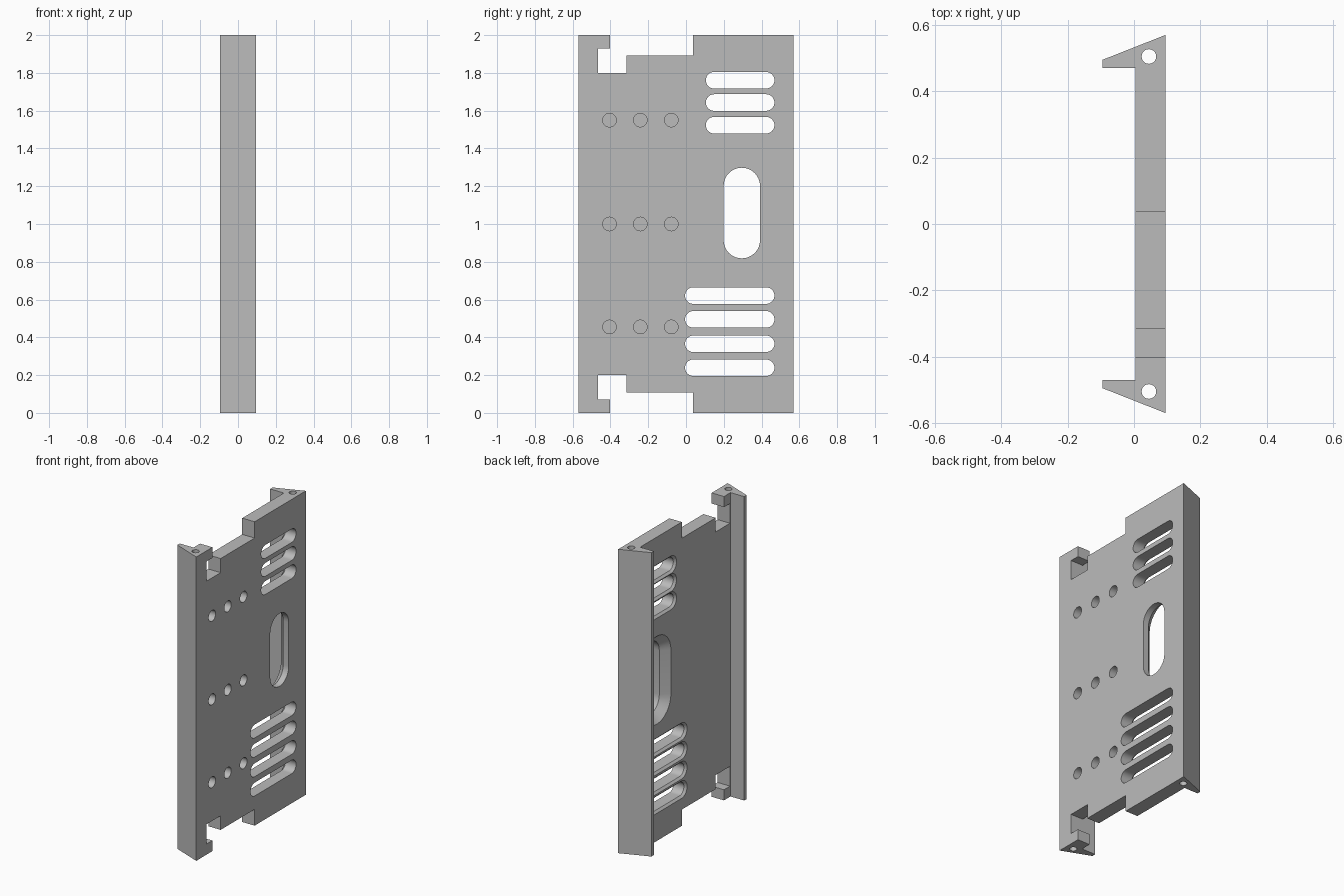
import bpy, bmesh, math
from mathutils import Vector

cube = bpy.data.objects.get("Cube")
if cube:
    bpy.data.objects.remove(cube, do_unlink=True)

BACK, FACE, HEIGHT = 0.005, 0.095, 2.0    # plate back, plate face, panel height


def loft(mesh_parts, rings):
    """Add a closed, outward-facing solid through matching rings of points."""
    bm = bmesh.new()
    loops = [[bm.verts.new(p) for p in ring] for ring in rings]
    n = len(loops[0])
    for a, b in zip(loops, loops[1:]):
        for i in range(n):
            j = (i + 1) % n
            bm.faces.new((a[i], a[j], b[j], b[i]))
    bm.faces.new(loops[0][::-1])
    bm.faces.new(loops[-1])
    bm.normal_update()
    if bm.calc_volume(signed=True) < 0:
        bmesh.ops.reverse_faces(bm, faces=bm.faces[:])
    part = bpy.data.meshes.new("part")
    bm.to_mesh(part)
    bm.free()
    mesh_parts.from_mesh(part)
    bpy.data.meshes.remove(part)


def make_object(name, bm):
    mesh = bpy.data.meshes.new(name)
    bm.to_mesh(mesh)
    bm.free()
    obj = bpy.data.objects.new(name, mesh)
    bpy.context.scene.collection.objects.link(obj)
    return obj


def stadium(x, y0, y1, z0, z1, grow, steps=16):
    """Rounded slot outline in the plane at x."""
    r = min(y1 - y0, z1 - z0) / 2
    cy, cz = (y0 + y1) / 2, (z0 + z1) / 2
    half = Vector(((y1 - y0) / 2 - r, (z1 - z0) / 2 - r))
    start = -math.pi / 2 if half.x > half.y else 0
    points = []
    for side in (1, -1):
        for i in range(steps + 1):
            a = start + math.pi * i / steps + (0 if side > 0 else math.pi)
            points.append((x, cy + side * half.x + (r + grow) * math.cos(a),
                           cz + side * half.y + (r + grow) * math.sin(a)))
    return points


def slot(bm, y0, y1, z0, z1, chamfer):
    """Slot cutter, flared toward the back of the plate."""
    levels = ((FACE + 0.05, 0), (BACK + chamfer, 0), (BACK - 0.0005, chamfer))
    loft(bm, [stadium(x, y0, y1, z0, z1, grow) for x, grow in levels])


def circle(r, steps=32):
    return [(r * math.cos(2 * math.pi * i / steps), r * math.sin(2 * math.pi * i / steps))
            for i in range(steps)]


# Channel section: flat plate with a slanted flange on each long edge
half_section = [(FACE, 0.57), (-0.095, 0.495), (-0.095, 0.47), (BACK, 0.47)]
section = half_section + [(x, -y) for x, y in reversed(half_section)]
body = bmesh.new()
loft(body, [[(x, y, z) for x, y in section] for z in (0, HEIGHT)])
panel = make_object("side_panel", body)

cuts = bmesh.new()

# Vent slots and the large handle opening
for z in (1.761, 1.643, 1.523):
    slot(cuts, 0.105, 0.468, z - 0.044, z + 0.044, 0.014)
for z in (0.621, 0.495, 0.366, 0.239):
    slot(cuts, -0.005, 0.468, z - 0.044, z + 0.044, 0.014)
slot(cuts, 0.199, 0.392, 0.818, 1.298, 0.05)

# Blind mounting holes in the face
for y in (-0.405, -0.242, -0.078):
    for z in (0.455, 1.0, 1.55):
        loft(cuts, [[(x, y + a, z + b) for a, b in circle(0.036)]
                    for x in (FACE - 0.06, FACE + 0.05)])

# Long holes through both edges
for y in (-0.505, 0.505):
    loft(cuts, [[(0.045 + a, y + b, z) for a, b in circle(0.022)]
                for z in (-0.1, HEIGHT + 0.1)])

# Hooked notches at the bottom and, mirrored, at the top
notch = [(-0.465, 0.07), (-0.402, 0.07), (-0.402, -0.1), (0.037, -0.1),
         (0.037, 0.107), (-0.316, 0.107), (-0.316, 0.2), (-0.465, 0.2)]
for flip in (False, True):
    loft(cuts, [[(x, y, HEIGHT - z if flip else z) for y, z in notch]
                for x in (BACK - 0.05, FACE + 0.05)])

cutter = make_object("panel_cutter", cuts)
cutter.hide_render = True

# Cut the openings with the first solver that gives a complete result
mod = panel.modifiers.new("openings", "BOOLEAN")
mod.operation = "DIFFERENCE"
mod.object = cutter
for solver in ("MANIFOLD", "EXACT", "FLOAT"):
    mod.solver = solver
    bpy.context.view_layer.update()
    result = panel.evaluated_get(bpy.context.evaluated_depsgraph_get())
    if len(result.data.polygons) > 100 and abs(result.dimensions.z - HEIGHT) < 0.01:
        break
bpy.context.view_layer.objects.active = panel
panel.select_set(True)
bpy.ops.object.modifier_apply(modifier=mod.name)
bpy.data.objects.remove(cutter, do_unlink=True)
bpy.ops.object.shade_smooth_by_angle(angle=math.radians(25))

# Plain grey finish
grey = bpy.data.materials.new("plain_grey")
grey.use_nodes = True
colour = (0.5, 0.5, 0.5, 1)
grey.diffuse_color = colour
grey.node_tree.nodes["Principled BSDF"].inputs["Base Color"].default_value = colour
panel.data.materials.clear()
panel.data.materials.append(grey)
